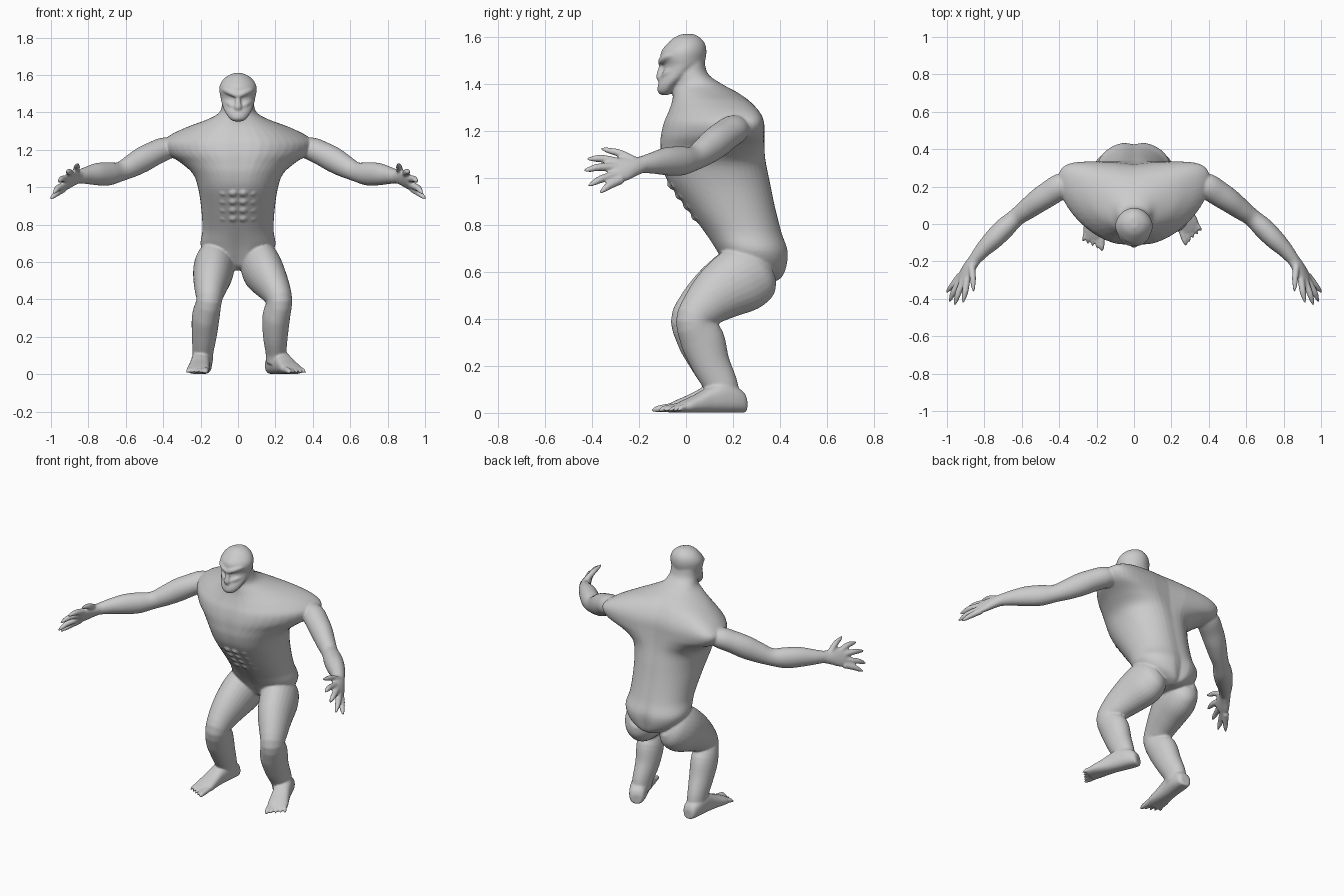
import bpy, math
from mathutils import Vector as V


def spline(rows, sub):
    """Catmull-Rom interpolation of rows of numbers."""
    out = []
    n = len(rows)
    for i in range(n - 1):
        p0, p1, p2, p3 = (rows[max(i - 1, 0)], rows[i], rows[i + 1], rows[min(i + 2, n - 1)])
        for k in range(sub):
            t = k / sub
            out.append([0.5 * (2 * b + (c - a) * t + (2 * a - 5 * b + 4 * c - d) * t * t
                               + (3 * b - a - 3 * c + d) * t ** 3)
                        for a, b, c, d in zip(p0, p1, p2, p3)])
    out.append(list(rows[-1]))
    return out


def loft(name, rows, side=(1, 0, 0), axis=None, segs=28, sub=4, power=1.0, mirror=False):
    """Skin of rings; row = x, y, z, half width along side, half depth, bend, groove."""
    rows = spline([tuple(r) + (0,) * (7 - len(r)) for r in rows], sub)
    pts = [V(r[:3]) for r in rows]
    verts, faces = [], []
    for i, r in enumerate(rows):
        t = V(axis) if axis else pts[min(i + 1, len(pts) - 1)] - pts[max(i - 1, 0)]
        t.normalize()
        u = V(side) - t * t.dot(V(side))
        u.normalize()
        v = t.cross(u)
        for k in range(segs):
            a = 2 * math.pi * k / segs
            c, s = math.cos(a), math.sin(a)
            cu = math.copysign(abs(c) ** power, c)
            sv = math.copysign(abs(s) ** power, s)
            dip = 1 - r[6] * math.exp(-(c / 0.16) ** 2)
            verts.append(pts[i] + u * (r[3] * cu) + v * (r[4] * sv * dip + r[5] * c * c))
    for i in range(len(rows) - 1):
        for k in range(segs):
            a, b = i * segs + k, i * segs + (k + 1) % segs
            faces.append((a, b, b + segs, a + segs))
    faces.append(tuple(reversed(range(segs))))
    faces.append(tuple(range(len(verts) - segs, len(verts))))
    me = bpy.data.meshes.new(name)
    me.from_pydata(verts, [], faces)
    me.polygons.foreach_set("use_smooth", [True] * len(me.polygons))
    ob = bpy.data.objects.new(name, me)
    bpy.context.collection.objects.link(ob)
    if mirror:
        ob.modifiers.new("Mirror", 'MIRROR')
    return ob


def ball(name, loc, size, rot=(0, 0, 0)):
    bpy.ops.mesh.primitive_uv_sphere_add(segments=20, ring_count=12, radius=1, location=loc, rotation=rot)
    ob = bpy.context.object
    ob.name, ob.scale = name, size
    bpy.ops.object.transform_apply(location=True, rotation=True, scale=True)
    ob.modifiers.new("Mirror", 'MIRROR')


def stack(name, rows, **kw):
    """Upright loft from z, front y, back y, half width, bend, groove."""
    loft(name, [(0, (f + b) / 2, z, w, (b - f) / 2, bend, g) for z, f, b, w, bend, g in rows],
         axis=(0, 0, 1), segs=48, **kw)


# torso, buttocks and neck
stack("torso", [
    (.555, .26, .37, .03, 0, 0), (.575, .20, .41, .085, 0, .10), (.62, .165, .432, .16, 0, .12),
    (.69, .125, .438, .2, 0, .08), (.77, .074, .41, .19, 0, .04), (.88, -.008, .382, .196, 0, .03),
    (.99, -.085, .36, .212, 0, .03), (1.07, -.113, .345, .24, .01, .04),
    (1.13, -.118, .338, .305, .06, .05), (1.18, -.116, .333, .38, .11, .05),
    (1.235, -.103, .327, .405, .125, .05), (1.28, -.082, .308, .36, .115, .04),
    (1.325, -.064, .272, .265, .08, .03), (1.36, -.056, .225, .17, .03, .01),
    (1.395, -.052, .16, .105, .01, 0), (1.44, -.05, .095, .085, 0, 0),
    (1.50, -.05, .078, .08, 0, 0)], power=.92)

# abdominal muscles
for z, y in ((.975, -.055), (.93, -.022), (.885, .012), (.84, .046)):
    ball("abdominal_inner", (.027, y, z), (.027, .026, .025), (-.5, 0, 0))
    ball("abdominal_outer", (.077, y + .014, z), (.026, .024, .024), (-.5, 0, .3))

# head
stack("head", [
    (1.352, -.105, -.075, .022, 0, 0), (1.365, -.12, -.055, .043, 0, 0), (1.39, -.12, -.03, .062, 0, 0),
    (1.42, -.11, .01, .078, 0, 0), (1.455, -.098, .05, .088, 0, 0), (1.48, -.097, .075, .093, 0, 0),
    (1.51, -.108, .084, .099, 0, 0), (1.54, -.104, .087, .099, 0, 0), (1.57, -.08, .081, .084, 0, 0),
    (1.595, -.053, .062, .057, 0, 0), (1.611, -.02, .035, .02, 0, 0)], power=1.08)
# brow, cheekbones and nose
loft("brow", [(0, -.106, 1.49, .014, .014), (.03, -.1, 1.502, .016, .016),
              (.065, -.074, 1.517, .014, .014), (.09, -.035, 1.525, .005, .005)],
     side=(0, 0, 1), segs=14, mirror=True)
loft("cheekbone", [(.02, -.098, 1.43, .01, .01), (.045, -.08, 1.445, .016, .016),
                   (.08, -.03, 1.465, .01, .01)], side=(0, 0, 1), segs=14, mirror=True)
loft("nose", [(0, -.098, 1.495, .012, .01), (0, -.107, 1.455, .015, .014),
              (0, -.113, 1.425, .02, .014), (0, -.108, 1.41, .008, .006)], segs=14)

# arms
loft("arm", [
    (.33, .225, 1.21, .045, .05), (.39, .203, 1.205, .062, .068), (.45, .165, 1.18, .065, .068),
    (.51, .125, 1.148, .068, .064), (.57, .08, 1.113, .061, .056), (.63, .035, 1.083, .052, .048),
    (.69, -.02, 1.072, .062, .055), (.75, -.08, 1.07, .06, .053),
    (.81, -.14, 1.063, .046, .042), (.855, -.195, 1.055, .034, .032)],
    side=(0, 0, 1), mirror=True)

# hands
across = (.045, .02, -.085)
loft("palm", [(.845, -.18, 1.058, .034, .032), (.875, -.225, 1.048, .044, .03),
              (.90, -.27, 1.037, .056, .026), (.918, -.305, 1.03, .055, .02),
              (.923, -.318, 1.027, .042, .01)], side=across, mirror=True)
fingers = {
    "thumb": ((.868, -.225, 1.075), (.862, -.285, 1.105), (.858, -.365, 1.125)),
    "index_finger": ((.893, -.295, 1.068), (.902, -.36, 1.082), (.915, -.422, 1.08)),
    "middle_finger": ((.913, -.30, 1.045), (.94, -.37, 1.045), (.96, -.437, 1.03)),
    "ring_finger": ((.925, -.295, 1.015), (.963, -.36, .995), (.988, -.418, .965)),
    "little_finger": ((.93, -.275, .992), (.968, -.325, .968), (1.005, -.367, .936))}
for name, (a, b, c) in fingers.items():
    k = V(b).lerp(V(c), .6)
    loft(name, [(*a, .019, .019), (*b, .017, .017), (*k, .012, .012), (*c, .004, .004)],
         side=across, segs=12, mirror=True)

# legs: y, z, half depth, half width; each side has its own x positions and knee shift
leg = [(.345, .625, .07, .05), (.31, .605, .125, .09), (.24, .57, .143, .108), (.15, .515, .124, .1),
       (.075, .45, .096, .082), (.035, .39, .078, .068), (.07, .31, .094, .074),
       (.105, .21, .082, .067), (.148, .12, .072, .056), (.16, .06, .068, .052)]
poses = {
    "right": ((-.105, -.115, -.128, -.14, -.15, -.155, -.172, -.18, -.187, -.187), .022,
              (-.185, .247), (-.222, -.14)),
    "left": ((.10, .11, .125, .16, .20, .222, .205, .20, .203, .203), 0,
             (.178, .252), (.325, -.095))}
for name, (xs, shift, heel, toe) in poses.items():
    loft(name + "_leg", [(x, y - shift * math.exp(-((z - .4) / .12) ** 2), z, w, d)
                         for x, (y, z, d, w) in zip(xs, leg)])
    # foot
    h, t = V((*heel, 0)), V((*toe, 0))
    run = t - h
    d = run.normalized()
    out = V((-d.y, d.x, 0)) if heel[0] > 0 else V((d.y, -d.x, 0))
    rows = []
    for f, w, hgt in ((0, .028, .06), (.04, .044, .09), (.15, .052, .115), (.3, .053, .13),
                      (.45, .052, .108), (.6, .056, .078), (.74, .06, .054), (.84, .05, .035)):
        rows.append((*(h + run * f + V((0, 0, hgt / 2 + .001))), w, hgt / 2))
    loft(name + "_foot", rows, side=out, axis=d, power=.8)
    # toes, big toe on the inside
    for i in range(5):
        r = .017 if i == 0 else .0125
        o = out * (-.042 + i * .022)
        end = 1.0 - .025 * i
        loft(name + "_toe", [(*(h + run * f + o * k + V((0, 0, z))), r * s, r * s) for f, k, z, s in
                             ((.72, .95, .03, 1), (.84, 1.05, .022, 1), (end - .05, 1.15, .016, .8),
                              (end, 1.2, .009, .3))], side=out, segs=12)

# fuse every part into one continuous skin
bpy.ops.object.select_all(action='SELECT')
bpy.context.view_layer.objects.active = bpy.data.objects["torso"]
bpy.ops.object.convert(target='MESH')
bpy.ops.object.join()
body = bpy.context.object
body.name = "body"
skin = body.modifiers.new("Skin", 'REMESH')
skin.mode, skin.voxel_size, skin.use_smooth_shade = 'VOXEL', .006, True
soft = body.modifiers.new("Soften", 'SMOOTH')
soft.factor, soft.iterations = .5, 6
